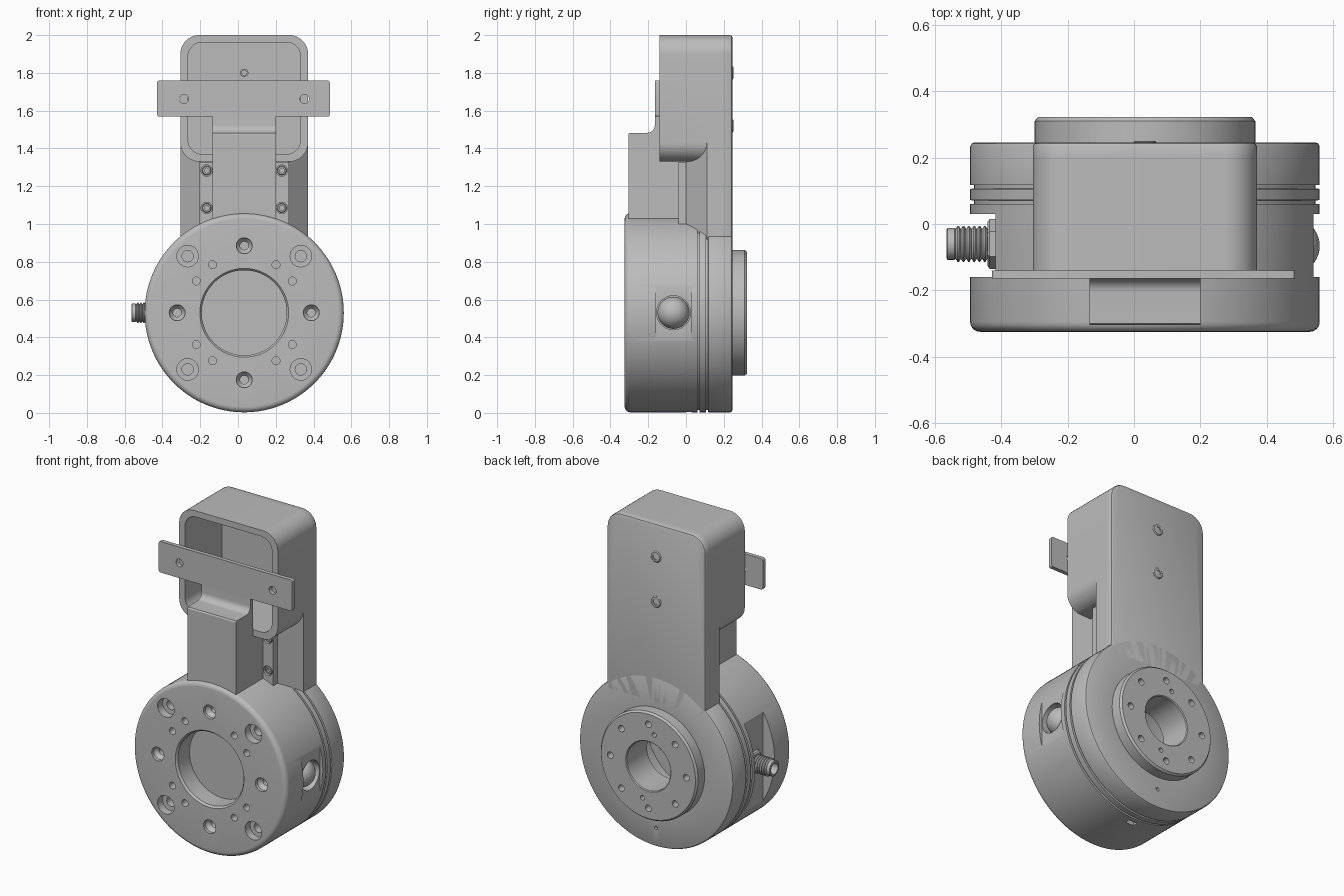
import bpy, bmesh, math
from mathutils import Vector

if "Cube" in bpy.data.objects:
    bpy.data.objects.remove(bpy.data.objects["Cube"], do_unlink=True)

CX, CZ, R = 0.033, 0.53, 0.527      # drum axis and radius
BACK = 0.246

grey = bpy.data.materials.new("machined grey")
grey.use_nodes = True
COLOUR = (0.5, 0.5, 0.5, 1)
grey.diffuse_color = COLOUR
grey.node_tree.nodes["Principled BSDF"].inputs["Base Color"].default_value = COLOUR


def loft(name, loops):
    """Closed solid skinned through equal-length loops (x is measured from the drum axis)."""
    bm = bmesh.new()
    rings = [[bm.verts.new((x + CX, y, z)) for x, y, z in loop] for loop in loops]
    bm.faces.new(rings[0])
    bm.faces.new(rings[-1])
    n = len(rings[0])
    for a, b in zip(rings, rings[1:]):
        for i in range(n):
            j = (i + 1) % n
            bm.faces.new((a[i], a[j], b[j], b[i]))
    bmesh.ops.recalc_face_normals(bm, faces=bm.faces)
    mesh = bpy.data.meshes.new(name)
    bm.to_mesh(mesh)
    bm.free()
    mesh.materials.append(grey)
    ob = bpy.data.objects.new(name, mesh)
    bpy.context.collection.objects.link(ob)
    return ob


def turned(name, centre, profile, axis="Y", sides=32):
    """Lathe: profile holds (radius, distance along axis)."""
    loops = []
    for r, t in profile:
        loop = []
        for i in range(sides):
            a = 2 * math.pi * i / sides
            u, v = r * math.cos(a), r * math.sin(a)
            p = Vector((u, t, v)) if axis == "Y" else Vector((t, u, v))
            loop.append(p + Vector(centre))
        loops.append(loop)
    return loft(name, loops)


def rounded(x0, x1, z0, z1, r_top, r_bottom, steps=10):
    """Rounded rectangle outline in x and z."""
    pts = []
    for k, (sx, sz) in enumerate(((1, 1), (-1, 1), (-1, -1), (1, -1))):
        r = r_top if sz > 0 else r_bottom
        cx = x1 - r if sx > 0 else x0 + r
        cz = z1 - r if sz > 0 else z0 + r
        for i in range(steps + 1):
            a = math.pi / 2 * (k + i / steps)
            pts.append((cx + r * math.cos(a), cz + r * math.sin(a)))
    return pts


def slab(name, levels):
    """Stack of x-z outlines, each given with its y."""
    return loft(name, [[(x, y, z) for x, z in outline] for y, outline in levels])


def box(name, x0, x1, y0, y1, z0, z1):
    return loft(name, [[(x0, y0, z), (x1, y0, z), (x1, y1, z), (x0, y1, z)] for z in (z0, z1)])


def boolean(ob, other, operation="DIFFERENCE"):
    mod = ob.modifiers.new("boolean", "BOOLEAN")
    mod.operation, mod.object, mod.solver = operation, other, "EXACT"
    bpy.context.view_layer.objects.active = ob
    bpy.ops.object.modifier_apply(modifier=mod.name)
    bpy.data.objects.remove(other, do_unlink=True)


def drill(ob, x, y, z, profile):
    boolean(ob, turned("drill", (x, y, z), profile, sides=24))


def screw(name, x, y, z, r, length, sign):
    """Socket screw whose head faces sign * y."""
    turned(name, (x, y, z), [(r, -sign * length), (r, -sign * 0.004), (r * 0.85, 0),
                             (r * 0.5, 0), (r * 0.5, -sign * length * 0.6)], sides=24)


# Drum: bore, rounded rim, grooves, back flange and hollow inside
profile = [(0.225, -0.2), (0.225, -0.313), (0.235, -0.325)]
for i in range(7):
    a = math.pi / 2 * i / 6
    profile.append((R - 0.03 + 0.03 * math.sin(a), -0.295 - 0.03 * math.cos(a)))
for g in (0.066, 0.112):
    profile += [(R, g - 0.006), (R - 0.012, g - 0.005), (R - 0.012, g + 0.005), (R, g + 0.006)]
profile += [(R, BACK - 0.012), (R - 0.004, BACK - 0.004), (R - 0.012, BACK),
            (0.333, BACK), (0.333, 0.31), (0.323, 0.322), (0.155, 0.322), (0.15, 0.317),
            (0.15, 0.12), (0.36, 0.12), (0.36, -0.17)]
drum = turned("drum_housing", (0, 0, CZ), profile, sides=128)

# Side pockets and bottom slot
boolean(drum, box("pocket", 0.508, 0.7, -0.16, 0.03, CZ - 0.15, CZ + 0.15))
boolean(drum, box("pocket", -0.7, -0.45, -0.16, 0.03, CZ - 0.32, CZ + 0.32))
boolean(drum, box("slot", -0.03, 0.03, 0.0, 0.03, -0.05, 0.03))
boolean(drum, turned("socket", (0, -0.066, CZ), [(0.09, 0.4), (0.09, 0.6)], "X"))

# Front face holes
for k in range(4):
    a = math.pi / 2 * k
    drill(drum, 0.355 * math.cos(a), -0.325, CZ + 0.355 * math.sin(a),
          [(0.042, -0.02), (0.042, 0.02), (0.022, 0.045), (0.022, 0.09)])
    a += math.pi / 4
    drill(drum, 0.424 * math.cos(a), -0.325, CZ + 0.424 * math.sin(a),
          [(0.057, -0.02), (0.057, 0.05), (0.03, 0.051), (0.03, 0.1)])
    for da in (-0.2, 0.2):
        drill(drum, 0.305 * math.cos(a + da), -0.325, CZ + 0.305 * math.sin(a + da),
              [(0.021, -0.02), (0.021, 0.06)])

# Back flange holes, pin holes and index marks
for k in range(8):
    a = math.pi / 4 * k
    drill(drum, 0.26 * math.cos(a), 0.322, CZ + 0.26 * math.sin(a), [(0.02, 0.02), (0.02, -0.06)])
for s in (-1, 1):
    drill(drum, -0.04 * s, 0.322, CZ + 0.205 * s, [(0.014, 0.02), (0.014, -0.05)])
    drill(drum, 0, BACK, CZ + 0.41 * s if s < 0 else CZ + 0.385, [(0.011, 0.02), (0.011, -0.02)])

# Side ball
ball = [(0.085 * math.sin(math.pi * i / 20), 0.442 - 0.085 * math.cos(math.pi * i / 20))
        for i in range(1, 20)]
turned("side_ball", (0, -0.066, CZ), ball + [(0.002, 0.527)], "X")

# Threaded connector
turned("connector_nut", (0, -0.06, CZ), [(0.075, -0.44), (0.075, -0.468), (0.066, -0.475)], "X", 6)
thread = [(0.05, -0.46)]
for i in range(6):
    x = -0.475 - 0.016 * i
    thread += [(0.045, x), (0.054, x - 0.006), (0.054, x - 0.01)]
thread += [(0.045, -0.571), (0.048, -0.575), (0.048, -0.595), (0.044, -0.598),
           (0.034, -0.598), (0.034, -0.55)]
turned("connector_thread", (0, -0.06, CZ), thread, "X")

# Upper housing with chamfered neck and open front
W = 0.338
back_plate = [(y, rounded(-W + i, W - i, 0.9, 2 - i, 0.1 - i, 0.002))
              for y, i in ((0.11, 0), (BACK - 0.012, 0), (BACK - 0.004, 0.004), (BACK, 0.012))]
housing = slab("upper_housing", back_plate)
shell = rounded(-W, W, 1.33, 2, 0.1, 0.1)
boolean(housing, slab("shell", [(-0.14, shell), (0.2, shell)]), "UNION")
section = [(-W, 0.2), (W, 0.2), (W, 0.11), (0.235, 0), (-0.235, 0), (-W, 0.11)]
boolean(housing, loft("neck", [[(x, y, z) for x, y in section] for z in (0.91, 1.5)]), "UNION")
cavity = rounded(-0.298, 0.298, 1.37, 1.962, 0.075, 0.075)
boolean(housing, slab("cavity", [(-0.2, cavity), (0.224, cavity)]))
for z in (1.8, 1.52):
    screw("back_screw", 0, BACK + 0.005, z, 0.035, 0.02, 1)
    turned("screw_tip", (0, 0.23, z), [(0.022, 0), (0.022, -0.015), (0.014, -0.015), (0.014, -0.004)])

# Front cover block with curved neck
side = [(0.02, 0.98), (-0.305, 0.98), (-0.305, 1.475), (-0.3, 1.483)]
for i in range(9):
    a = math.pi / 2 * i / 8
    side.append((-0.205 + 0.04 * math.sin(a), 1.523 - 0.04 * math.cos(a)))
side += [(-0.165, 1.6), (-0.14, 1.6), (-0.14, 1.34), (0.02, 1.34)]
loft("cover_block", [[(x, y, z) for y, z in side] for x in (-0.167, 0.167)])

# Cross plate
outline = rounded(-0.461, 0.453, 1.568, 1.76, 0.012, 0.012, 4)
plate = slab("cross_plate", [(-0.165, outline), (-0.14, outline)])
for x in (-0.319, 0.319):
    drill(plate, x, -0.15, 1.662, [(0.024, -0.05), (0.024, 0.05)])

# Cover flanges and their screws
for s, label in ((-1, "right"), (1, "left")):
    lo, hi = sorted((0.15 * s, 0.236 * s))
    ear = box("cover_flange_" + label, lo, hi, -0.04, 0.01, 1.0, 1.329)
    for z in (1.283, 1.085):
        drill(ear, 0.199 * s, -0.04, z, [(0.03, -0.02), (0.03, 0.02)])
        screw("flange_screw_" + label, 0.199 * s, -0.034, z, 0.025, 0.02, -1)

# Smooth curved surfaces, keep machined edges sharp
bpy.ops.object.select_all(action="DESELECT")
for ob in bpy.context.collection.objects:
    if ob.type == "MESH" and grey.name in ob.data.materials:
        ob.select_set(True)
        bpy.context.view_layer.objects.active = ob
bpy.ops.object.shade_smooth_by_angle(angle=math.radians(30))
